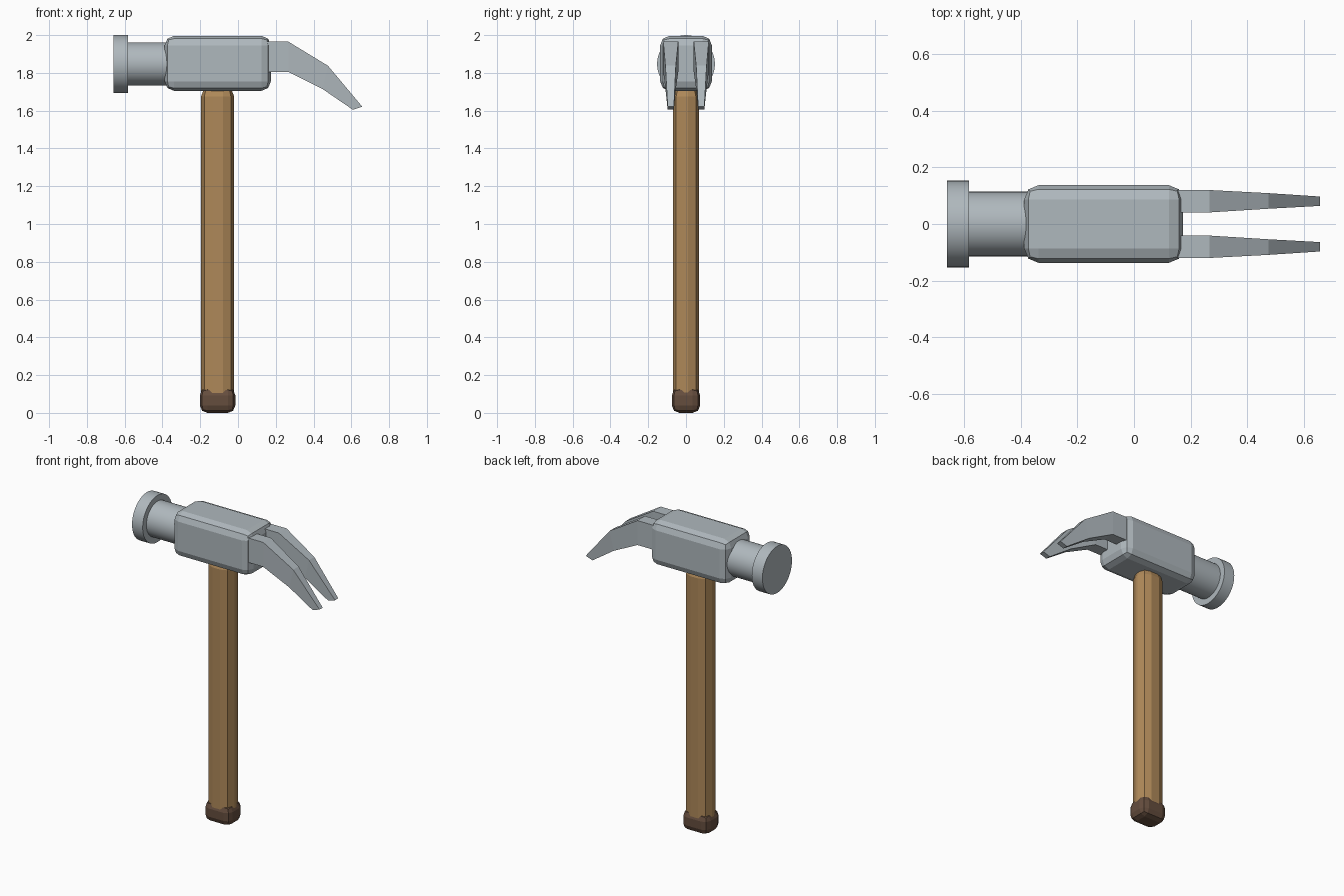
import bpy
import bmesh
from math import radians
from mathutils import Matrix

if "Cube" in bpy.data.objects:
    bpy.data.objects.remove(bpy.data.objects["Cube"])


def material(name, color):
    mat = bpy.data.materials.new(name)
    mat.use_nodes = True
    mat.diffuse_color = (*color, 1)
    mat.node_tree.nodes["Principled BSDF"].inputs["Base Color"].default_value = (*color, 1)
    return mat


steel = material("steel grey", (0.43, 0.48, 0.51))
wood = material("warm wood", (0.43, 0.25, 0.10))
grip = material("dark brown", (0.13, 0.075, 0.048))


def finish(name, bm, mat):
    bmesh.ops.recalc_face_normals(bm, faces=bm.faces)
    mesh = bpy.data.meshes.new(name)
    bm.to_mesh(mesh)
    bm.free()
    mesh.materials.append(mat)
    obj = bpy.data.objects.new(name, mesh)
    bpy.context.collection.objects.link(obj)
    return obj


def rounded_box(name, low, high, bevel, mat):
    """Box between two corners with a two-step bevel on every edge."""
    bm = bmesh.new()
    bmesh.ops.create_cube(bm, size=1)
    for v in bm.verts:
        v.co = [high[i] if v.co[i] > 0 else low[i] for i in range(3)]
    obj = finish(name, bm, mat)
    mod = obj.modifiers.new("soft edges", "BEVEL")
    mod.width = bevel
    mod.segments = 2
    mod.limit_method = "NONE"
    return obj


def x_cylinder(name, x0, x1, radius, z, mat):
    """Smooth cylinder lying along x."""
    bm = bmesh.new()
    bmesh.ops.create_cone(bm, cap_ends=True, segments=48, radius1=radius,
                          radius2=radius, depth=x1 - x0)
    bm.transform(Matrix.Translation(((x0 + x1) / 2, 0, z))
                 @ Matrix.Rotation(radians(90), 4, "Y"))
    obj = finish(name, bm, mat)
    bpy.ops.object.select_all(action="DESELECT")
    obj.select_set(True)
    bpy.context.view_layer.objects.active = obj
    bpy.ops.object.shade_smooth_by_angle(angle=radians(30))
    return obj


def claw(name, side, mat):
    """Tapering prong lofted through rectangular sections."""
    # top x, top z, bottom x, bottom z, inner y, outer y
    sections = [
        (0.10, 1.965, 0.10, 1.805, 0.041, 0.12),
        (0.267, 1.965, 0.267, 1.805, 0.041, 0.12),
        (0.476, 1.838, 0.447, 1.715, 0.054, 0.109),
        (0.658, 1.621, 0.608, 1.605, 0.064, 0.097),
    ]
    bm = bmesh.new()
    rings = []
    for tx, tz, bx, bz, yi, yo in sections:
        corners = ((tx, yi, tz), (tx, yo, tz), (bx, yo, bz), (bx, yi, bz))
        rings.append([bm.verts.new((x, y * side, z)) for x, y, z in corners])
    for a, b in zip(rings, rings[1:]):
        for i in range(4):
            j = (i + 1) % 4
            bm.faces.new((a[i], a[j], b[j], b[i]))
    bm.faces.new(rings[0])
    bm.faces.new(rings[-1])
    return finish(name, bm, mat)


# Handle and end cap
rounded_box("handle", (-0.196, -0.07, 0.03), (-0.02, 0.07, 1.735), 0.06, wood)
rounded_box("handle_end_cap", (-0.202, -0.075, 0), (-0.014, 0.075, 0.133), 0.04, grip)

# Head: central block, neck and striking face
rounded_box("head_block", (-0.388, -0.137, 1.705), (0.174, 0.137, 1.996), 0.05, steel)
x_cylinder("neck", -0.62, -0.30, 0.114, 1.848, steel)
x_cylinder("striking_face", -0.66, -0.583, 0.153, 1.847, steel)

# Split claw
claw("claw_left", 1, steel)
claw("claw_right", -1, steel)
